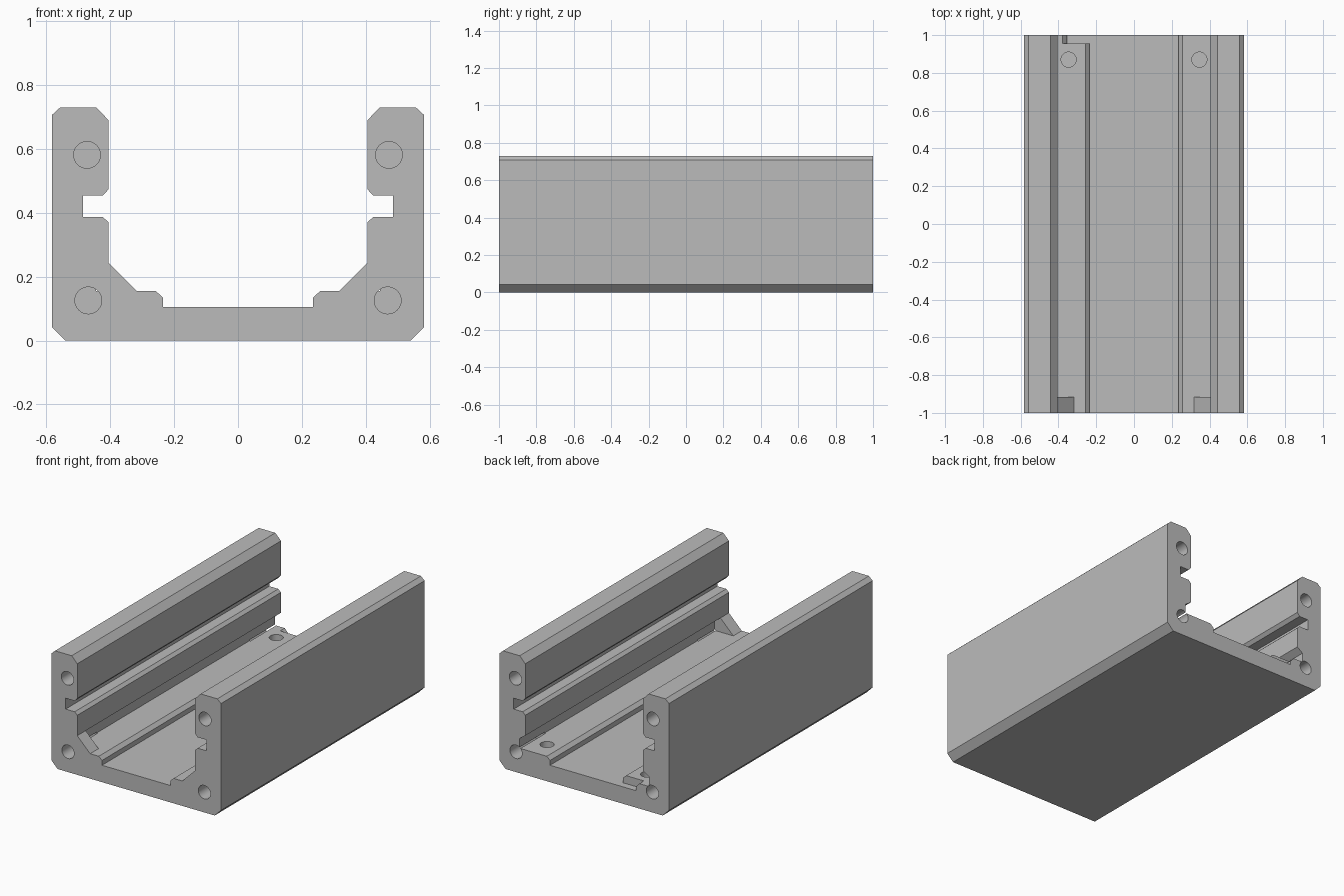
import bpy
import bmesh
from math import radians
from mathutils import Matrix, Vector

cube = bpy.data.objects.get("Cube")
if cube:
    bpy.data.objects.remove(cube, do_unlink=True)

HALF_LEN = 1.0

metal = bpy.data.materials.new("plain grey metal")
metal.use_nodes = True
grey = (0.5, 0.5, 0.5, 1)
metal.diffuse_color = grey
metal.node_tree.nodes["Principled BSDF"].inputs["Base Color"].default_value = grey


def finish(bm, name):
    bmesh.ops.recalc_face_normals(bm, faces=bm.faces)
    mesh = bpy.data.meshes.new(name)
    bm.to_mesh(mesh)
    bm.free()
    mesh.materials.append(metal)
    obj = bpy.data.objects.new(name, mesh)
    bpy.context.collection.objects.link(obj)
    return obj


def extrusion(name, profile, y0, y1):
    """Extrude an (x, z) profile along y."""
    bm = bmesh.new()
    face = bm.faces.new([bm.verts.new((x, y0, z)) for x, z in profile])
    out = bmesh.ops.extrude_face_region(bm, geom=[face])
    verts = [v for v in out["geom"] if isinstance(v, bmesh.types.BMVert)]
    bmesh.ops.translate(bm, verts=verts, vec=(0, y1 - y0, 0))
    return finish(bm, name)


def drill(name, centre, axis, radius, length):
    """A cylinder along the given axis, centred on a point."""
    bm = bmesh.new()
    turn = Vector((0, 0, 1)).rotation_difference(Vector(axis)).to_matrix().to_4x4()
    bmesh.ops.create_cone(bm, cap_ends=True, segments=32, radius1=radius,
                          radius2=radius, depth=length,
                          matrix=Matrix.Translation(centre) @ turn)
    return finish(bm, name)


def combine(body, tool, operation):
    """Apply a boolean and discard its helper."""
    tool.hide_render = True
    mod = body.modifiers.new("boolean", 'BOOLEAN')
    mod.operation = operation
    mod.solver = 'EXACT'
    mod.object = tool
    bpy.context.view_layer.update()
    graph = bpy.context.evaluated_depsgraph_get()
    mesh = bpy.data.meshes.new_from_object(body.evaluated_get(graph))
    body.modifiers.clear()
    body.data = mesh
    bpy.data.objects.remove(tool, do_unlink=True)


# Channel: half cross-section, from the floor centre round to the underside
half = [(0.235, 0.105), (0.235, 0.135), (0.257, 0.155),    # ledge lip
        (0.445, 0.155), (0.445, 0.215), (0.405, 0.243),    # undercut
        (0.405, 0.37), (0.423, 0.387), (0.485, 0.387),     # side slot
        (0.485, 0.455), (0.423, 0.455), (0.405, 0.475),
        (0.405, 0.69), (0.443, 0.73), (0.558, 0.73),       # wall top
        (0.583, 0.707), (0.583, 0.043), (0.54, 0)]
outline = half + [(-x, z) for x, z in reversed(half)]
channel = extrusion("channel_rail", outline, -HALF_LEN, HALF_LEN)

# Sloped gussets closing the undercuts at the front end
gusset = [(0.317, 0.155), (0.405, 0.243), (0.47, 0.243), (0.47, 0.13), (0.317, 0.13)]
for side in (-1, 1):
    block = extrusion("gusset", [(side * x, z) for x, z in gusset], -HALF_LEN, -0.917)
    combine(channel, block, 'UNION')

# Relief in the ledge at the back right corner
relief = [(-0.38, 0.156), (-0.355, 0.13), (-0.355, 0.105),
          (-0.22, 0.105), (-0.22, 0.2), (-0.38, 0.2)]
combine(channel, extrusion("ledge_relief", relief, 0.955, 1.05), 'DIFFERENCE')

# Blind screw holes in both ends, and in the ledges near the back
for side in (-1, 1):
    for end in (-1, 1):
        for x, z in ((0.473, 0.582), (0.469, 0.126)):
            hole = drill("end_hole", (side * x, end * HALF_LEN, z), (0, 1, 0), 0.042, 0.5)
            combine(channel, hole, 'DIFFERENCE')
    hole = drill("ledge_hole", (side * 0.346, 0.87, 0.155), (0, 0, 1), 0.04, 0.2)
    combine(channel, hole, 'DIFFERENCE')

# Smooth hole walls, crisp profile edges
bpy.ops.object.select_all(action='DESELECT')
channel.select_set(True)
bpy.context.view_layer.objects.active = channel
bpy.ops.object.shade_smooth_by_angle(angle=radians(25))
